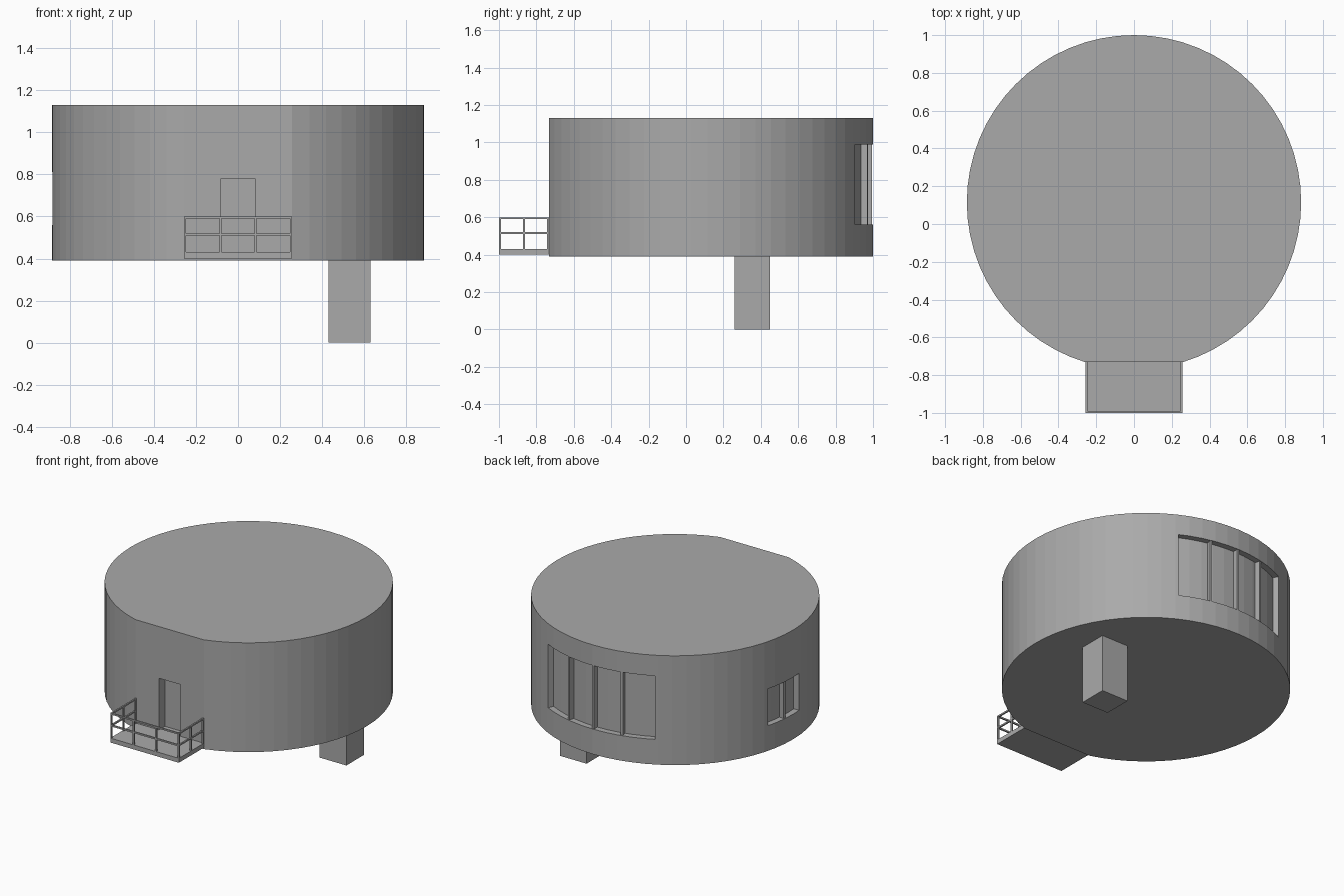
import bpy
import bmesh
from math import sin, cos, radians

if "Cube" in bpy.data.objects:
    bpy.data.objects.remove(bpy.data.objects["Cube"], do_unlink=True)

RADIUS, CENTRE_Y = 0.885, 0.115
BOTTOM, TOP = 0.39, 1.13
STEP = 360 / 64
FLAT_Y = CENTRE_Y - RADIUS * cos(radians(3 * STEP))

grey = bpy.data.materials.new("plain grey")
grey.use_nodes = True
grey.diffuse_color = (0.4, 0.4, 0.4, 1)
grey.node_tree.nodes["Principled BSDF"].inputs["Base Color"].default_value = (0.4, 0.4, 0.4, 1)


def polar(r, angle):
    """Point around the building; angle in degrees from +y towards +x."""
    a = radians(angle)
    return r * sin(a), CENTRE_Y + r * cos(a)


def prism(name, outline, z0, z1):
    """Extrude a flat outline between two heights."""
    bm = bmesh.new()
    face = bm.faces.new([bm.verts.new((x, y, z0)) for x, y in outline])
    top = bmesh.ops.extrude_face_region(bm, geom=[face])["geom"]
    bmesh.ops.translate(bm, vec=(0, 0, z1 - z0),
                        verts=[v for v in top if isinstance(v, bmesh.types.BMVert)])
    bmesh.ops.recalc_face_normals(bm, faces=bm.faces)
    mesh = bpy.data.meshes.new(name)
    bm.to_mesh(mesh)
    bm.free()
    mesh.materials.append(grey)
    obj = bpy.data.objects.new(name, mesh)
    bpy.context.collection.objects.link(obj)
    return obj


def box(name, x0, x1, y0, y1, z0, z1):
    return prism(name, [(x0, y0), (x1, y0), (x1, y1), (x0, y1)], z0, z1)


def sector(name, r0, r1, a0, a1, z0, z1, steps=10):
    """Curved block following the round wall."""
    angles = [a0 + (a1 - a0) * i / steps for i in range(steps + 1)]
    outline = [polar(r0, a) for a in angles] + [polar(r1, a) for a in reversed(angles)]
    return prism(name, outline, z0, z1)


def carve(target, cutter):
    cutter.hide_render = True
    mod = target.modifiers.new("recess", "BOOLEAN")
    mod.operation, mod.solver, mod.object = "DIFFERENCE", "EXACT", cutter
    bpy.context.view_layer.objects.active = target
    bpy.ops.object.modifier_apply(modifier=mod.name)
    bpy.data.objects.remove(cutter, do_unlink=True)


# Round body with a flat front
body = prism("round_body", [polar(RADIUS, 180 + STEP * i) for i in range(3, 62)], BOTTOM, TOP)

# Doorway recess
carve(body, box("door_cutter", -0.08, 0.08, FLAT_Y - 0.1, FLAT_Y + 0.064, 0.43, 0.78))

# Recessed windows with upright bars: name, start, end, heights, bar angles
windows = [("back_window", -27, 27, 0.56, 0.99, (-13, 0, 13)),
           ("side_window", -94.3, -75.2, 0.56, 0.81, (-84.7,))]
for name, a0, a1, z0, z1, bars in windows:
    carve(body, sector(name + "_cutter", RADIUS - 0.04, RADIUS + 0.06, a0, a1, z0, z1))
    for i, a in enumerate(bars):
        sector(f"{name}_bar_{i + 1}", RADIUS - 0.05, RADIUS - 0.006,
               a - 0.5, a + 0.5, z0, z1, steps=1)

# Support leg
box("support_leg", 0.43, 0.63, 0.26, 0.45, 0, BOTTOM)

# Balcony floor
HALF, FRONT, BAR = 0.257, -1.0, 0.01
box("balcony_floor", -HALF, HALF, FRONT, FLAT_Y, 0.40, 0.43)

# Balcony posts
edge, front = HALF - BAR / 2, FRONT + BAR / 2
back = FLAT_Y - BAR / 2
posts = [(x, front) for x in (-edge, -edge / 3, edge / 3, edge)]
posts += [(s * edge, y) for s in (-1, 1) for y in ((front + back) / 2, back)]
for i, (x, y) in enumerate(posts):
    h = BAR / 2
    box(f"railing_post_{i + 1}", x - h, x + h, y - h, y + h, 0.43, 0.60)

# Balcony rails
for label, z in (("middle", 0.51), ("top", 0.59)):
    box(f"front_{label}_rail", -HALF, HALF, FRONT, FRONT + BAR, z, z + BAR)
    for side, s in (("left", 1), ("right", -1)):
        xs = sorted((s * HALF, s * (HALF - BAR)))
        box(f"{side}_{label}_rail", xs[0], xs[1], FRONT, FLAT_Y, z, z + BAR)
